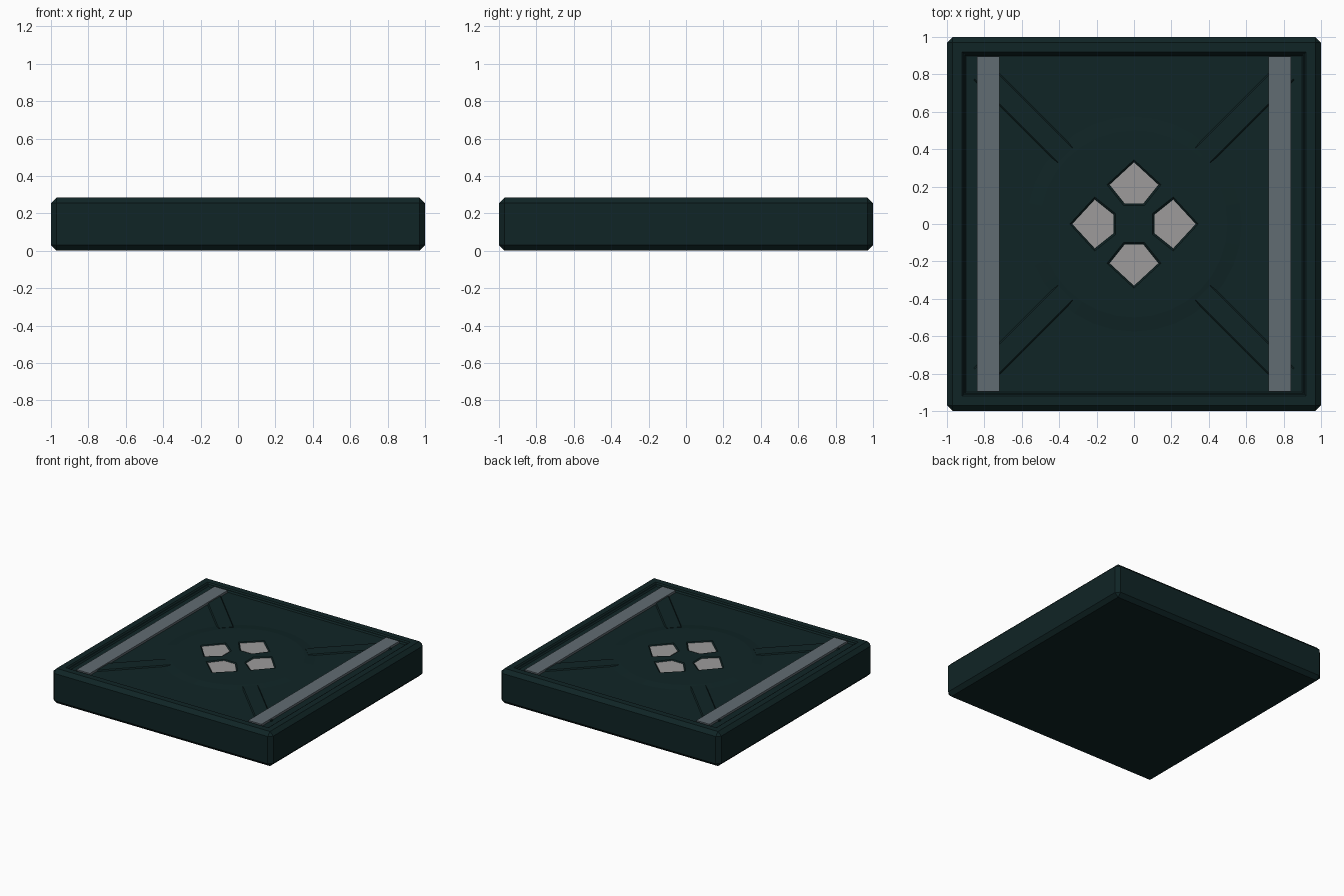
import bpy, bmesh
from math import pi, sin, cos
from mathutils import Matrix

if "Cube" in bpy.data.objects:
    bpy.data.objects.remove(bpy.data.objects["Cube"])


def material(name, rgb):
    m = bpy.data.materials.new(name)
    m.diffuse_color = (*rgb, 1)
    m.use_nodes = True
    m.node_tree.nodes["Principled BSDF"].inputs["Base Color"].default_value = m.diffuse_color
    return m


DARK = material("dark_green", (0.005, 0.018, 0.019))
STEEL = material("strip_grey", (0.12, 0.15, 0.17))
PALE = material("pale_grey", (0.34, 0.33, 0.33))
TOP, PANEL, DISC = 0.284, 0.262, 0.27


def make(name, bm, mat=None):
    bmesh.ops.recalc_face_normals(bm, faces=bm.faces[:])
    me = bpy.data.meshes.new(name)
    bm.to_mesh(me)
    bm.free()
    ob = bpy.data.objects.new(name, me)
    bpy.context.collection.objects.link(ob)
    if mat:
        me.materials.append(mat)
    return ob


def loft(name, rings, mat=None, turn=0):
    """Closed solid through matching rings of (x, y, z) points."""
    bm = bmesh.new()
    loops = [[bm.verts.new(p) for p in r] for r in rings]
    n = len(loops[0])
    for a, b in zip(loops, loops[1:]):
        for i in range(n):
            j = (i + 1) % n
            bm.faces.new((a[i], a[j], b[j], b[i]))
    bm.faces.new(loops[0][::-1])
    bm.faces.new(loops[-1])
    bm.transform(Matrix.Rotation(turn, 4, 'Z'))
    return make(name, bm, mat)


def rect(x0, x1, y0, y1, z):
    return [(x0, y0, z), (x1, y0, z), (x1, y1, z), (x0, y1, z)]


# Chamfered slab with a stepped recess in its top
bm = bmesh.new()
bmesh.ops.create_cube(bm, size=1, matrix=Matrix.Translation((0, 0, TOP / 2))
                      @ Matrix.Diagonal((2, 2, TOP, 1)))
bmesh.ops.bevel(bm, geom=bm.edges[:], offset=0.03, segments=1, affect='EDGES')
top = max(bm.faces, key=lambda f: f.calc_center_median().z)
for width, depth in ((0.07, 0), (0.012, -0.01), (0.008, 0), (0.012, PANEL - TOP + 0.01)):
    bmesh.ops.inset_region(bm, faces=[top], thickness=width, depth=depth)
make("slab", bm, DARK)

# Side strips
for side in (-1, 1):
    x = side * 0.78
    loft("side_strip", [rect(x - 0.06, x + 0.06, -0.895, 0.895, z)
                        for z in (PANEL - 0.01, TOP - 0.004)], STEEL)

# Low diagonal ribs from the centre disc to the corners
for k in range(4):
    loft("diagonal_rib", [rect(0.52, 1.15, -0.062, 0.062, PANEL - 0.01),
                          rect(0.52, 1.15, -0.062, 0.062, PANEL),
                          rect(0.52, 1.15, -0.054, 0.054, DISC)], DARK, pi / 4 + k * pi / 2)


# Shallow centre disc with sloping rim
def circle(r, z, n=32):
    return [(r * cos(2 * pi * i / n), r * sin(2 * pi * i / n), z) for i in range(n)]


disc = loft("centre_disc", [circle(0.575, PANEL - 0.004), circle(0.575, PANEL), circle(0.50, DISC)], DARK)

# Four pale lights set in sloping pockets
GEM = [(0, 0.33), (-0.13, 0.21), (-0.05, 0.11), (0.05, 0.11), (0.13, 0.21)]


def gem_ring(scale, z):
    return [(x * scale, 0.21 + (y - 0.21) * scale, z) for x, y in GEM]


for k in range(4):
    turn = k * pi / 2
    cutter = loft("pocket_cutter", [gem_ring(1.02, PANEL - 0.02), gem_ring(1.02, PANEL),
                                    gem_ring(1.11, DISC), gem_ring(1.11, DISC + 0.02)], None, turn)
    cutter.hide_render = True
    cutter.hide_viewport = True
    mod = disc.modifiers.new("pocket", 'BOOLEAN')
    mod.operation = 'DIFFERENCE'
    mod.solver = 'EXACT'
    mod.object = cutter
    loft("light", [gem_ring(1.0, PANEL - 0.01), gem_ring(1.0, PANEL + 0.003)], PALE, turn)
